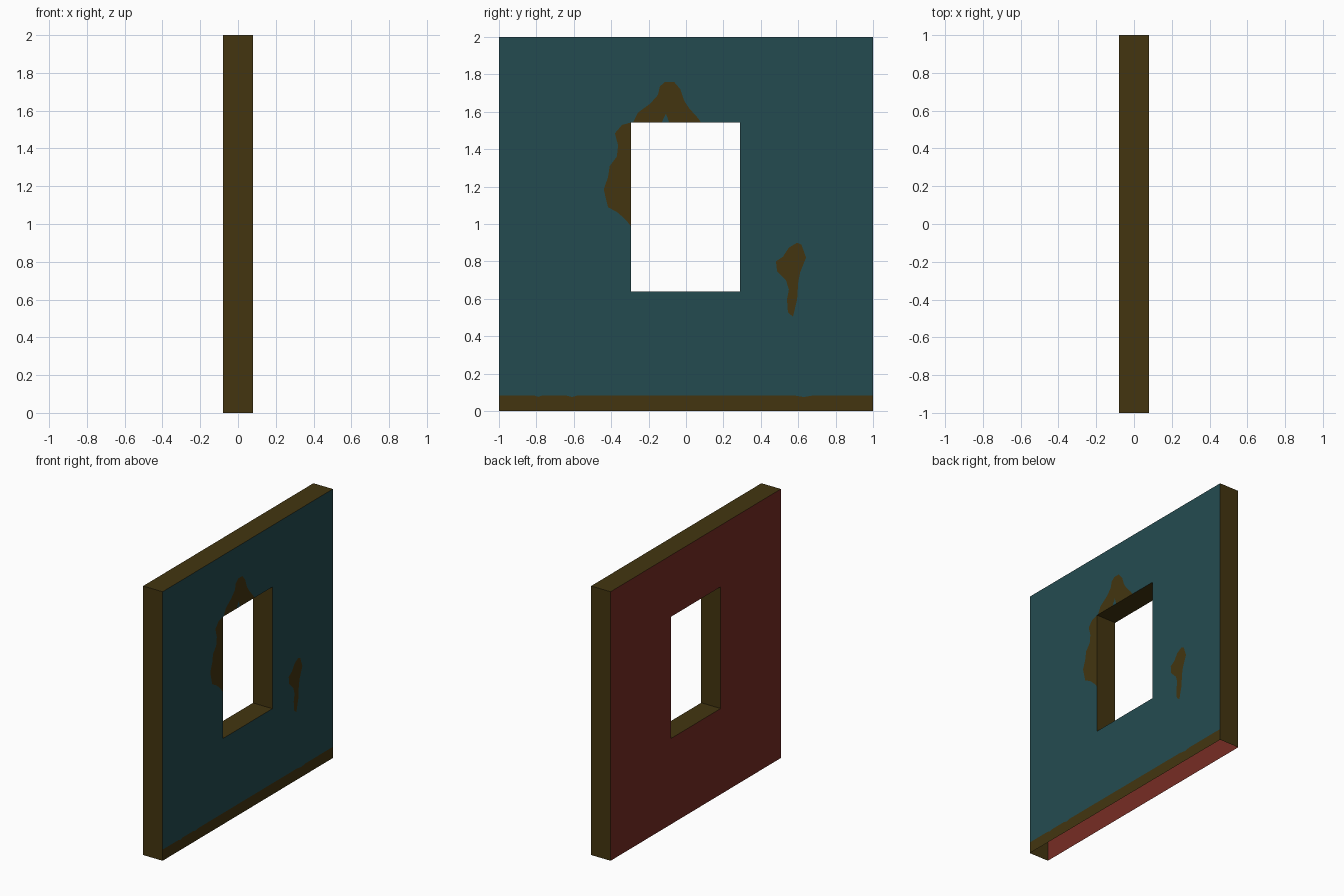
import bpy
from mathutils import Vector
from mathutils.geometry import delaunay_2d_cdt

if "Cube" in bpy.data.objects:
    bpy.data.objects.remove(bpy.data.objects["Cube"])

HALF_T = 0.08                       # half wall thickness
WALL = [(-1, 0), (1, 0), (1, 2), (-1, 2)]
WINDOW = [(-0.293, 0.638), (0.29, 0.638), (0.29, 1.543), (-0.293, 1.543)]


def material(name, srgb):
    lin = [((c / 255 + 0.055) / 1.055) ** 2.4 if c > 10 else c / 255 / 12.92 for c in srgb]
    mat = bpy.data.materials.new(name)
    mat.diffuse_color = (*lin, 1)
    mat.use_nodes = True
    mat.node_tree.nodes["Principled BSDF"].inputs["Base Color"].default_value = mat.diffuse_color
    return mat


TEAL = material("teal_plaster", (36, 75, 80))
BROWN = material("bare_brown", (67, 53, 16))
RED = material("dark_red", (119, 44, 36))


def inside(p, poly):
    hit = False
    for (ax, ay), (bx, by) in zip(poly, poly[1:] + poly[:1]):
        if (ay > p.y) != (by > p.y) and p.x < (bx - ax) * (p.y - ay) / (by - ay) + ax:
            hit = not hit
    return hit


def add_object(name, verts, faces, mats, indices=None):
    mesh = bpy.data.meshes.new(name)
    mesh.from_pydata(verts, [], faces)
    for m in mats:
        mesh.materials.append(m)
    if indices:
        mesh.polygons.foreach_set("material_index", indices)
    mesh.update()
    obj = bpy.data.objects.new(name, mesh)
    bpy.context.collection.objects.link(obj)
    return obj


def wall_face(name, x, mats, patches=()):
    """Flat wall side with the window cut out and patches cut in."""
    pts, edges = [], []
    for loop in (WALL, WINDOW, *patches):
        n, s = len(loop), len(pts)
        pts += [Vector(p) for p in loop]
        edges += [(s + i, s + (i + 1) % n) for i in range(n)]
    verts, _, tris = delaunay_2d_cdt(pts, edges, [], 0, 1e-5)[:3]
    faces, idx = [], []
    for t in tris:
        c = (verts[t[0]] + verts[t[1]] + verts[t[2]]) / 3
        if inside(c, WINDOW):
            continue
        area = (verts[t[1]] - verts[t[0]]).cross(verts[t[2]] - verts[t[0]])
        t = list(t)
        if (area > 0) != (x > 0):
            t.reverse()
        faces.append(t)
        idx.append(int(any(inside(c, p) for p in patches)))
    return add_object(name, [(x, v.x, v.y) for v in verts], faces, mats, idx)


def band(name, loop, sides, flip=False):
    """Strip through the wall thickness along chosen sides of a loop."""
    n = len(loop)
    verts = [(x, y, z) for x in (-HALF_T, HALF_T) for y, z in loop]
    faces = []
    for i in sides:
        j = (i + 1) % n
        f = [i, j, n + j, n + i]
        faces.append(f[::-1] if flip else f)
    return add_object(name, verts, faces, [BROWN])


# Worn areas where the plaster is missing
left_patch = [(-0.293, 1.543), (-0.342, 1.53), (-0.38, 1.485), (-0.363, 1.42),
              (-0.37, 1.36), (-0.408, 1.31), (-0.417, 1.25), (-0.44, 1.185),
              (-0.417, 1.09), (-0.363, 1.06), (-0.315, 1.015), (-0.293, 0.985)]
top_patch = [(-0.283, 1.543), (-0.257, 1.595), (-0.19, 1.645), (-0.15, 1.69),
             (-0.14, 1.735), (-0.112, 1.76), (-0.064, 1.76), (-0.03, 1.72),
             (-0.01, 1.66), (0.016, 1.62), (0.065, 1.565), (0.08, 1.543),
             (-0.09, 1.543), (-0.107, 1.59), (-0.13, 1.543)]
right_patch = [(0.594, 0.90), (0.617, 0.89), (0.642, 0.82), (0.61, 0.74),
               (0.60, 0.687), (0.594, 0.596), (0.572, 0.505), (0.545, 0.527),
               (0.54, 0.596), (0.55, 0.65), (0.535, 0.698), (0.487, 0.746),
               (0.481, 0.80), (0.519, 0.826), (0.55, 0.874)]
base_strip = [(-1, 0), (1, 0), (1, 0.083), (0.68, 0.083), (0.63, 0.075),
              (0.58, 0.083), (-0.58, 0.083), (-0.61, 0.075), (-0.64, 0.083),
              (-0.77, 0.083), (-0.79, 0.076), (-0.81, 0.083), (-1, 0.083)]

# Two wall sides
wall_face("plaster_side", HALF_T, [TEAL, BROWN],
          [left_patch, top_patch, right_patch, base_strip])
wall_face("red_side", -HALF_T, [RED, RED])

# Ends and top (underside is open), then the window reveal
band("wall_edges", WALL, (1, 2, 3))
band("window_reveal", WINDOW, range(4), flip=True)
